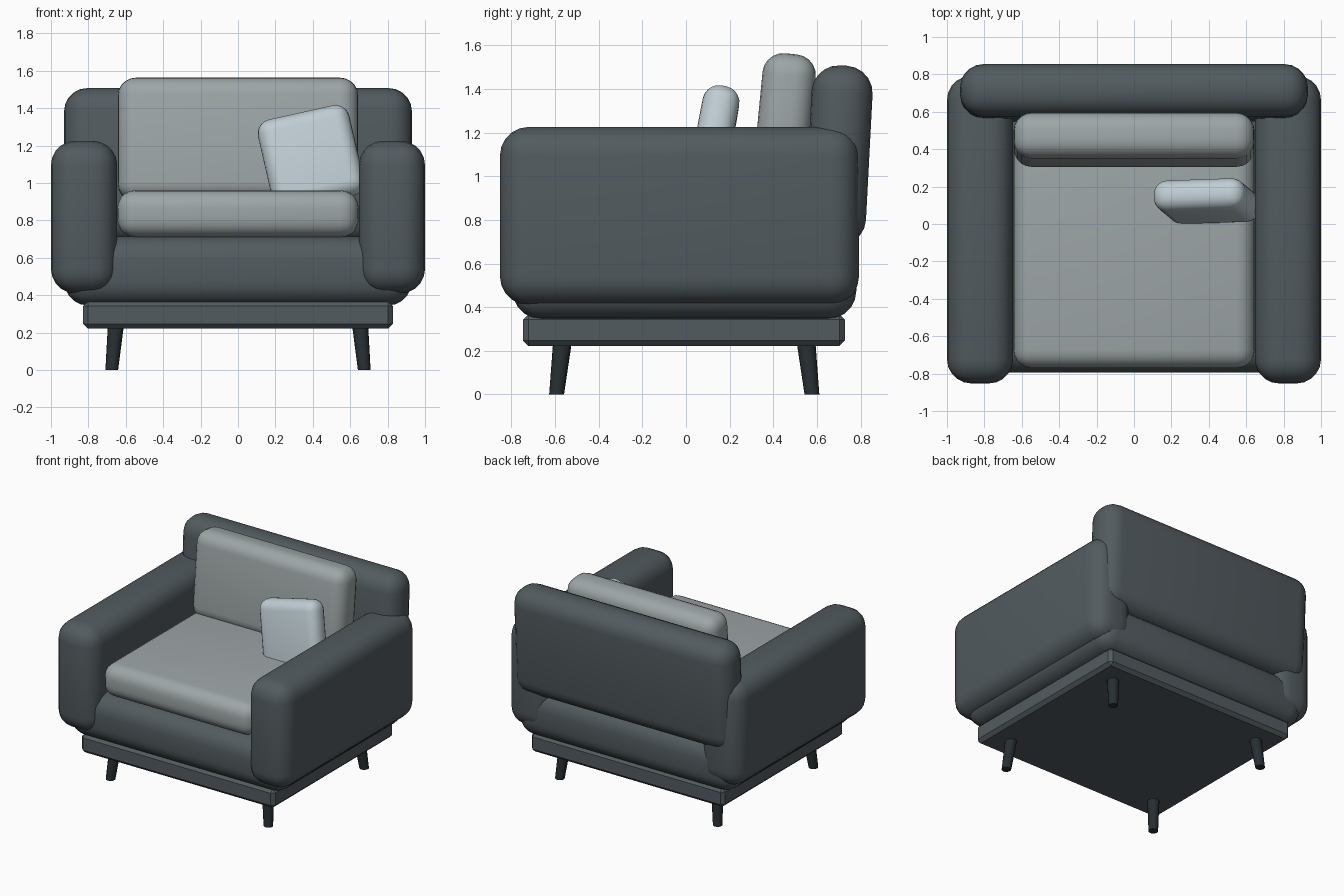
import bpy
from math import radians
from mathutils import Vector

if "Cube" in bpy.data.objects:
    bpy.data.objects.remove(bpy.data.objects["Cube"])


def material(name, rgb):
    m = bpy.data.materials.new(name)
    m.diffuse_color = (*rgb, 1)
    m.use_nodes = True
    m.node_tree.nodes["Principled BSDF"].inputs["Base Color"].default_value = m.diffuse_color
    return m


DARK = material("dark_fabric", (0.085, 0.105, 0.115))
LIGHT = material("light_fabric", (0.34, 0.38, 0.385))
PALE = material("pale_fabric", (0.52, 0.61, 0.65))
LEG = material("leg_finish", (0.02, 0.028, 0.032))


def finish(ob, name, mat, angle=40):
    ob.name = name
    ob.data.materials.append(mat)
    bpy.ops.object.shade_smooth_by_angle(angle=radians(angle))
    return ob


def padded_box(name, center, size, radius, mat, rot=(0, 0, 0), segments=5):
    """Box with rounded edges, optionally tilted."""
    bpy.ops.mesh.primitive_cube_add(size=1)
    ob = bpy.context.object
    for v in ob.data.vertices:
        v.co = Vector(a * b for a, b in zip(v.co, size))
    bev = ob.modifiers.new("round", 'BEVEL')
    bev.width, bev.segments, bev.limit_method = radius, segments, 'NONE'
    bpy.ops.object.modifier_apply(modifier=bev.name)
    ob.location = center
    ob.rotation_euler = [radians(a) for a in rot]
    return finish(ob, name, mat, 40 if segments > 1 else 20)


# Frame
padded_box("plinth", (0, -0.01, 0.295), (1.655, 1.475, 0.145), 0.025, DARK, segments=1)
padded_box("base", (0, -0.007, 0.53), (1.86, 1.575, 0.37), 0.13, DARK)
padded_box("backrest", (0, 0.70, 1.095), (1.86, 0.28, 0.825), 0.125, DARK, (-3, 0, 0))
for side, sx in (("left", -1), ("right", 1)):
    padded_box(side + "_arm", (sx * 0.823, -0.03, 0.818),
               (0.354, 1.645, 0.815), 0.13, DARK)

# Cushions
padded_box("seat_cushion", (0, -0.09, 0.836), (1.29, 1.36, 0.25), 0.095, LIGHT)
padded_box("back_cushion", (0, 0.45, 1.232), (1.285, 0.245, 0.66), 0.095, LIGHT, (-5.5, 0, 0))
padded_box("throw_pillow", (0.39, 0.122, 1.135), (0.5, 0.17, 0.5), 0.075, PALE, (-11, -12.5, 2))

# Splayed tapered legs
for side, sx in (("left", -1), ("right", 1)):
    for end, sy in (("front", -1), ("back", 1)):
        bpy.ops.mesh.primitive_cone_add(vertices=16, radius1=0.034, radius2=0.043, depth=0.24)
        leg = bpy.context.object
        for v in leg.data.vertices:
            t = (v.co.z + 0.12) / 0.24
            v.co.x += sx * (0.675 - 0.022 * t)
            v.co.y += sy * (0.585 - 0.027 * t) - 0.008
            v.co.z += 0.12
        finish(leg, f"{end}_{side}_leg", LEG)
